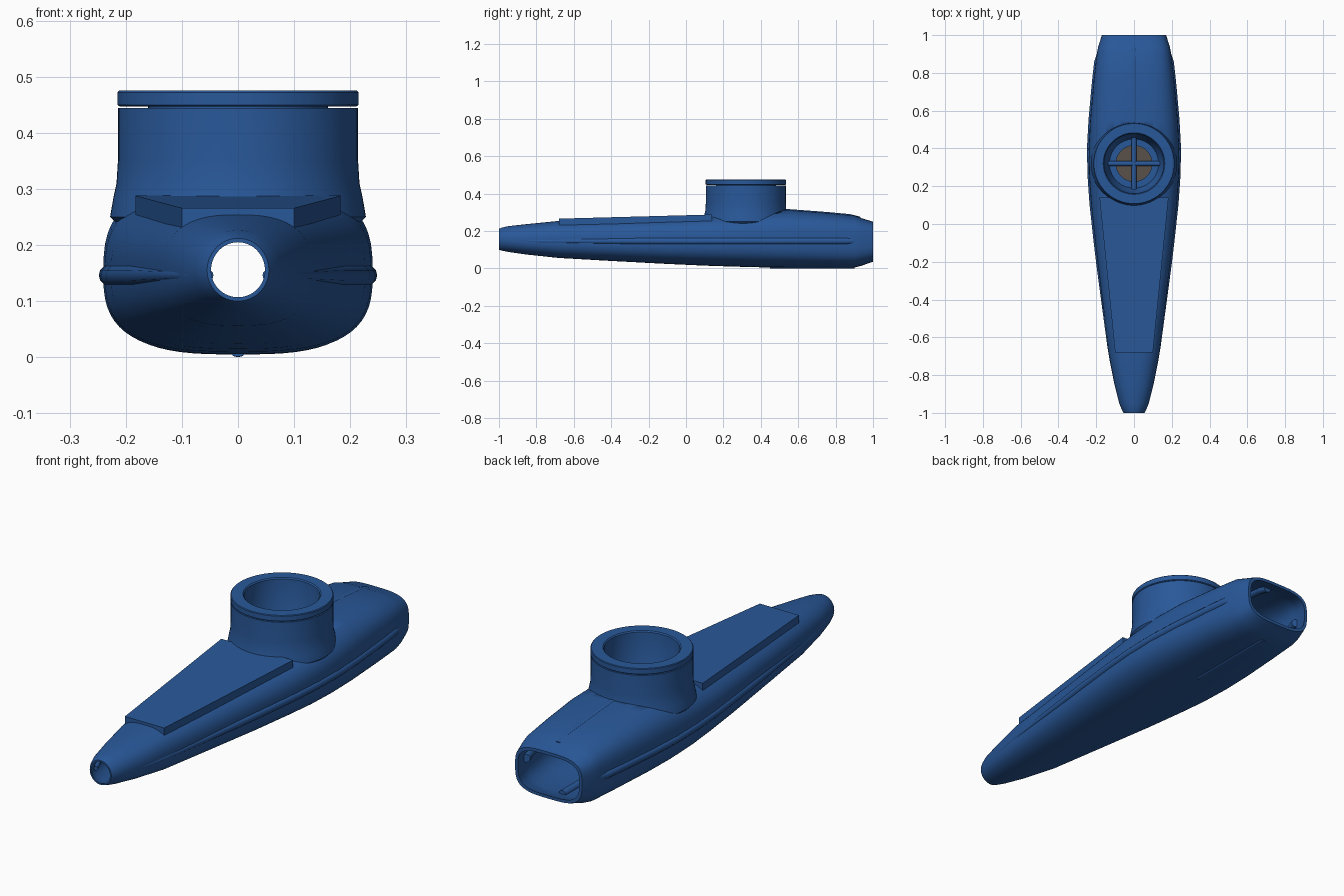
import bpy, bmesh, math
from mathutils import Vector

if "Cube" in bpy.data.objects:
    bpy.data.objects.remove(bpy.data.objects["Cube"])

TAU = 2 * math.pi
CY = 0.32  # turret centre along y


def material(name, rgb):
    m = bpy.data.materials.new(name)
    m.diffuse_color = (*rgb, 1)
    m.use_nodes = True
    m.node_tree.nodes["Principled BSDF"].inputs["Base Color"].default_value = m.diffuse_color
    return m


BLUE = material("blue_plastic", (0.022, 0.098, 0.32))
BROWN = material("brown_membrane", (0.10, 0.08, 0.065))


def make(name, verts, faces, mat=BLUE, smooth=35):
    me = bpy.data.meshes.new(name)
    me.from_pydata(verts, [], faces)
    bm = bmesh.new()
    bm.from_mesh(me)
    bmesh.ops.recalc_face_normals(bm, faces=bm.faces)
    bm.to_mesh(me)
    bm.free()
    ob = bpy.data.objects.new(name, me)
    bpy.context.collection.objects.link(ob)
    me.materials.append(mat)
    me.shade_smooth()
    me.set_sharp_from_angle(angle=math.radians(smooth))
    return ob


def rings_mesh(name, rings, closed, **kw):
    """Skin a list of equal rings; closed joins last to first, else caps ends."""
    n = len(rings[0])
    verts = [p for r in rings for p in r]
    m = len(rings)
    faces = []
    for i in range(m if closed else m - 1):
        a, b = i * n, (i + 1) % m * n
        faces += [(a + j, a + (j + 1) % n, b + (j + 1) % n, b + j) for j in range(n)]
    if not closed:
        faces += [tuple(range(n)), tuple(range((m - 1) * n, m * n))]
    return make(name, verts, faces, **kw)


def lathe(name, profile, n=72, **kw):
    rings = [[(r * math.cos(TAU * k / n), CY + r * math.sin(TAU * k / n), z)
              for k in range(n)] for r, z in profile]
    return rings_mesh(name, rings, True, **kw)


# body stations: y, half width, bottom z, top z, superellipse power
KEYS = [(-1.0, .055, .100, .212, 2.0), (-.985, .064, .095, .218, 2.0),
        (-.95, .078, .088, .226, 2.1), (-.85, .103, .074, .237, 2.3),
        (-.68, .134, .056, .254, 2.6), (-.4, .168, .040, .262, 2.7),
        (-.1, .204, .024, .274, 2.8), (.1, .226, .015, .284, 2.8),
        (.25, .237, .010, .296, 2.9), (.4, .240, .006, .312, 2.9),
        (.55, .232, .005, .313, 3.0), (.75, .214, .005, .298, 3.1),
        (.9, .197, .005, .284, 3.2), (.94, .189, .015, .268, 3.3),
        (1.0, .170, .036, .250, 3.4)]


def station(y):
    for a, b in zip(KEYS, KEYS[1:]):
        if y <= b[0]:
            t = (y - a[0]) / (b[0] - a[0])
            return [p + (q - p) * t for p, q in zip(a, b)]


def section(key, t=0.0, n=64):
    y, w, zb, zt, p = key
    zm = .155 if y < -.9 else .15
    pts = []
    for k in range(n):
        c, s = math.cos(TAU * k / n), math.sin(TAU * k / n)
        h = (zt - zm if s > 0 else zm - zb) - t
        pts.append(((w - t) * math.copysign(abs(c) ** (2 / p), c), y,
                    zm + h * math.copysign(abs(s) ** (2 / p), s)))
    return pts


# hollow body, open at both ends
outer = [section(k) for k in KEYS]
inner = [section(k, .007 if k[0] < -.9 else .014) for k in reversed(KEYS)]
body = rings_mesh("body", outer + inner, True)

# opening in the body under the turret
cut = lathe("turret_cutter", [(.0005, .225), (.185, .225), (.185, .5), (.0005, .5)])
cut.hide_render = True
cut.hide_viewport = True
mod = body.modifiers.new("turret_opening", "BOOLEAN")
mod.object = cut
mod.operation = "DIFFERENCE"
mod.solver = "EXACT"

# turret wall with inner ledge, narrow groove and cap ring
lathe("turret", [(.095, .222), (.200, .222), (.228, .25), (.222, .285), (.2165, .31),
                 (.214, .35), (.214, .444), (.160, .444), (.160, .447), (.211, .447),
                 (.215, .450), (.215, .472), (.212, .475), (.163, .475), (.158, .470),
                 (.153, .30), (.135, .265), (.130, .240), (.095, .240)])

# vibrating membrane
lathe("membrane", [(.0005, .226), (.1, .226), (.1, .232), (.0005, .232)], mat=BROWN)


# rounded bar swept along a path of (point, radius)
def bar(name, path, n=12):
    rings = []
    pts = [Vector(p) for p, r in path]
    for i, (p, r) in enumerate(path):
        d = (pts[min(i + 1, len(pts) - 1)] - pts[max(i - 1, 0)]).normalized()
        side = d.cross(Vector((0, 0, 1))).normalized()
        up = side.cross(d)
        rings.append([Vector(p) + r * (side * math.cos(TAU * k / n) + up * math.sin(TAU * k / n))
                      for k in range(n)])
    return rings_mesh(name, rings, False)


# cross guard over the membrane
for name, (dx, dy) in (("guard_bar_x", (1, 0)), ("guard_bar_y", (0, 1))):
    bar(name, [((dx * s, CY + dy * s, .256), .014) for s in (-.138, .138)])

# side seam ribs
ys = [-.96 + i * 1.88 / 30 for i in range(31)]
for name, s in (("left_rib", -1), ("right_rib", 1)):
    bar(name, [((s * (station(y)[1] - .010 - (.012 if i in (0, 30) else 0)), y, .146),
                .019 * min(1, .45 + (y + 1) * .7)) for i, y in enumerate(ys)])

# short centre ridges behind the turret, above and below
ys = [.5 + i * .43 / 8 for i in range(9)]
bar("top_ridge", [((0, y, station(y)[3] - .014), .018) for y in ys])
ys = [.45 + i * .45 / 8 for i in range(9)]
bar("bottom_ridge", [((0, y, station(y)[2] + .013), .018) for y in ys])

# flat tapered plate on top of the front half
plate = []
for z_off in (0, -.05):
    plate += [(-.10, -.68, .266 + z_off), (.10, -.68, .266 + z_off),
              (.183, .14, .288 + z_off), (-.183, .14, .288 + z_off)]
make("top_plate", plate, [(0, 1, 2, 3), (4, 5, 6, 7), (0, 1, 5, 4),
                          (1, 2, 6, 5), (2, 3, 7, 6), (3, 0, 4, 7)])
